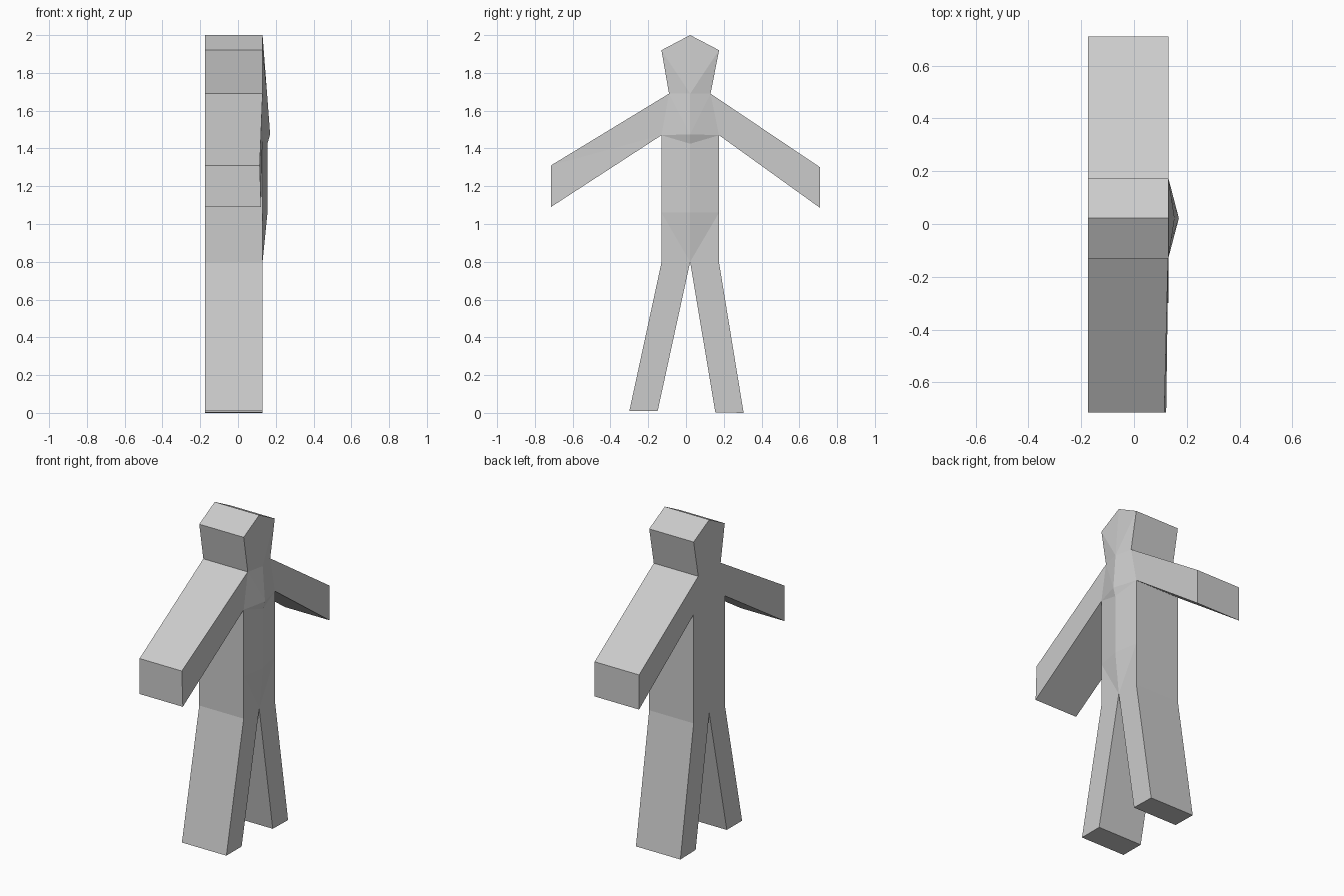
import bpy, bmesh

if "Cube" in bpy.data.objects:
    bpy.data.objects.remove(bpy.data.objects["Cube"])

X_FLAT, X_FRONT, MID = -0.175, 0.13, 0.022

# Outline of each half (y, z, x of relief side), from under the head peak to the crotch
right = dict(temple=(0.175, 1.92), shoulder=(0.13, 1.69), wrist_top=(0.71, 1.30),
             wrist_low=(0.71, 1.085), armpit=(0.175, 1.47), waist=(0.175, 1.06),
             hip=(0.175, 0.795), foot_out=(0.305, 0.0), foot_in=(0.155, 0.003))
left = dict(temple=(-0.13, 1.92), shoulder=(-0.09, 1.69), wrist_top=(-0.715, 1.31, 0.115),
            wrist_low=(-0.715, 1.09, 0.122), armpit=(-0.13, 1.47), waist=(-0.13, 1.06),
            hip=(-0.13, 0.795), foot_out=(-0.30, 0.01), foot_in=(-0.15, 0.01))
# Centre line: z and relief depth
centre = dict(peak=(2.0, 0.13), face=(1.69, 0.154), chest=(1.475, 0.17),
              rib=(1.425, 0.156), belly=(1.06, 0.156), crotch=(0.80, 0.13))

# Facets shared by both halves
facets = ["peak temple face", "temple shoulder face", "face shoulder chest",
          "shoulder armpit chest", "shoulder wrist_top armpit", "wrist_top wrist_low armpit",
          "chest armpit rib", "rib armpit waist belly", "belly waist crotch",
          "waist hip crotch", "hip foot_out foot_in crotch"]

bm = bmesh.new()
relief_mid = {k: bm.verts.new((x, MID, z)) for k, (z, x) in centre.items()}
flat_mid = {k: bm.verts.new((X_FLAT, MID, z)) for k, (z, x) in centre.items()}

for half in (right, left):
    relief, flat = dict(relief_mid), dict(flat_mid)
    for k, p in half.items():
        relief[k] = bm.verts.new((p[2] if len(p) > 2 else X_FRONT, p[0], p[1]))
        flat[k] = bm.verts.new((X_FLAT, p[0], p[1]))
    # Relief side and flat side
    for f in facets:
        names = f.split()
        bm.faces.new([relief[n] for n in names])
        bm.faces.new([flat[n] for n in reversed(names)])
    # Rim joining the two sides
    rim = ["peak", *half, "crotch"]
    for a, b in zip(rim, rim[1:]):
        bm.faces.new((relief[a], relief[b], flat[b], flat[a]))

bmesh.ops.recalc_face_normals(bm, faces=bm.faces)
mesh = bpy.data.meshes.new("standing_figure")
bm.to_mesh(mesh)
bm.free()
bpy.context.collection.objects.link(bpy.data.objects.new("standing_figure", mesh))
